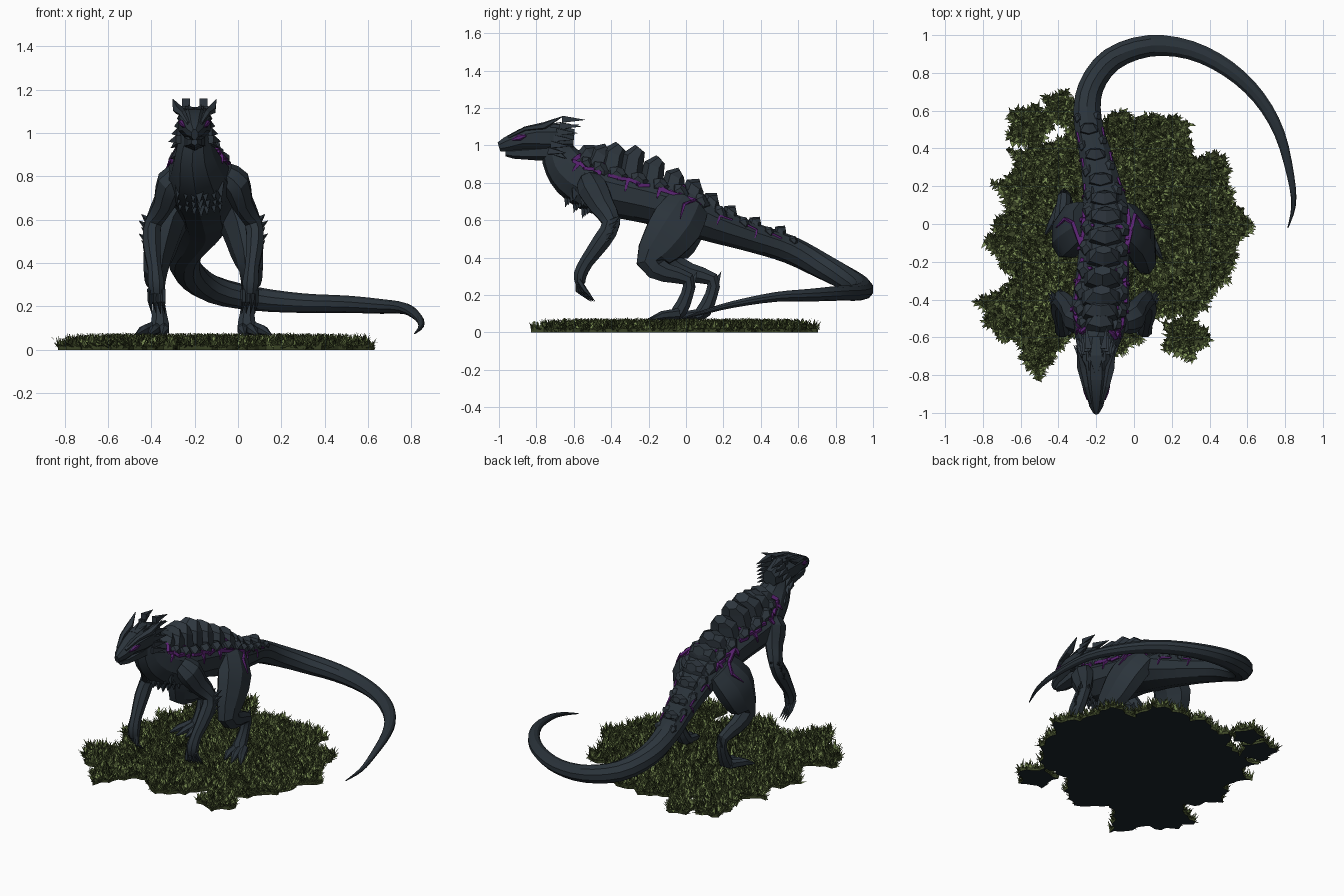
import bpy, bmesh, math, random
from mathutils import Vector

random.seed(7)
if "Cube" in bpy.data.objects:
    bpy.data.objects.remove(bpy.data.objects["Cube"], do_unlink=True)


def material(name, rgb):
    mat = bpy.data.materials.new(name)
    mat.use_nodes = True
    mat.diffuse_color = (*rgb, 1)
    mat.node_tree.nodes["Principled BSDF"].inputs["Base Color"].default_value = (*rgb, 1)
    return mat


skin = material("dark slate skin", (.024, .034, .044))
plate = material("slate plate", (.027, .037, .048))
purple = material("glowing purple", (.1, .016, .165))
soil = material("dark soil", (.011, .019, .025))
greens = [material("deep grass", (.045, .06, .02)),
          material("mid grass", (.12, .165, .052)),
          material("light grass", (.2, .28, .088))]


def smooth(rings, steps):
    """Resample rings (x, y, z, half width, half height) along a smooth path."""
    out = []
    for i in range(len(rings) - 1):
        a, b, c = rings[max(i - 1, 0)], rings[i], rings[i + 1]
        d = rings[min(i + 2, len(rings) - 1)]
        for k in range(steps):
            t = k / steps
            out.append(tuple(q + t * ((r - p) + t * ((2 * p - 5 * q + 4 * r - s)
                       + t * (3 * (q - r) + s - p))) / 2
                       for p, q, r, s in zip(a, b, c, d)))
    return out + [rings[-1]]


def frames(rings, limb):
    """Centre, side, up and half sizes of every ring."""
    points = [Vector(r[:3]) for r in rings]
    result = []
    for i, (p, r) in enumerate(zip(points, rings)):
        t = (points[min(i + 1, len(points) - 1)] - points[max(i - 1, 0)]).normalized()
        hint = Vector((1, 0, 0)) if limb else t.cross(Vector((0, 0, 1)))
        if abs(hint.normalized().dot(t)) > .9:
            hint = Vector((0, 1, 0))
        side = (hint - t * hint.dot(t)).normalized()
        result.append((p, side, side.cross(t), abs(r[3]), abs(r[4])))
    return result


def on_ring(frame, angle):
    p, side, up, w, h = frame
    return p + side * w * math.cos(angle) + up * h * math.sin(angle)


def tube(bm, rings, sides=8, limb=True):
    loops = [[bm.verts.new(on_ring(f, math.tau * (k + .5) / sides)) for k in range(sides)]
             for f in frames(rings, limb)]
    for a, b in zip(loops, loops[1:]):
        for k in range(sides):
            n = (k + 1) % sides
            bm.faces.new((a[k], a[n], b[n], b[k]))
    bm.faces.new(loops[0][::-1])
    bm.faces.new(loops[-1])


def spike(bm, base, tip, r, sides=4):
    tube(bm, [(*base, r, r), (*tip, .001, .001)], sides)


def finish(bm, name, mats, angle=0, fix=True):
    if fix:
        bmesh.ops.recalc_face_normals(bm, faces=bm.faces[:])
    mesh = bpy.data.meshes.new(name)
    bm.to_mesh(mesh)
    bm.free()
    for m in mats:
        mesh.materials.append(m)
    if angle:
        mesh.shade_smooth()
        mesh.set_sharp_from_angle(angle=math.radians(angle))
    bpy.context.scene.collection.objects.link(bpy.data.objects.new(name, mesh))


# Neck, torso and curling tail
spine = smooth([
    (-.2, -.7, 1.04, .06, .07), (-.2, -.675, .94, .085, .1), (-.19, -.605, .85, .12, .13),
    (-.18, -.48, .78, .16, .145), (-.17, -.32, .74, .15, .135), (-.16, -.15, .7, .14, .13),
    (-.15, 0, .65, .14, .13), (-.16, .15, .58, .115, .1), (-.2, .35, .51, .09, .08),
    (-.245, .55, .445, .078, .075), (-.23, .72, .36, .07, .07), (-.12, .87, .28, .066, .065),
    (.08, .943, .235, .06, .055), (.3, .92, .215, .052, .045), (.5, .82, .21, .046, .04),
    (.66, .67, .2, .038, .034), (.77, .48, .19, .03, .026), (.83, .25, .15, .02, .018),
    (.845, .1, .11, .013, .012), (.815, -.02, .075, .003, .003)], 3)
spine_frames = frames(spine, False)
bm = bmesh.new()
tube(bm, spine, 10, False)
finish(bm, "body_and_tail", [skin], 30)

# Broad rocky plates along the back, with a low row on each side
bm = bmesh.new()
for i in range(6, 28, 2):
    p, side, up, w, h = spine_frames[i]
    rise = .014 + .1 * math.exp(-((p.y + .33) / .22) ** 2)
    back = Vector((0, .02, 0))
    base = p + up * (h - .04)
    mid = p + up * (h + rise * .6) - back * .3
    top = p + up * (h + rise) + back
    tube(bm, [(*base, w * .75, w * .44), (*mid, w * .62, w * .4), (*top, w * .32, w * .22)], 6)
    for a in (.8, math.pi - .8):
        edge = on_ring(spine_frames[i + 1], a)
        out = (edge - spine_frames[i + 1][0]).normalized()
        low, high = edge - out * .03, edge + out * (.006 + rise * .15) + back * .5
        tube(bm, [(*low, w * .3, w * .4), (*edge, w * .28, w * .36),
                  (*high, w * .17, w * .2)], 5)
finish(bm, "back_plates", [plate])

# Glowing cracks beside the plates: broken lines with branches down the flanks
bm = bmesh.new()
for sign in (-1, 1):
    def flank(i, a):
        return on_ring(spine_frames[i], a if sign > 0 else math.pi - a)

    for i in range(5, 27):
        r = .013 if i < 20 else .007
        a, b = (.58 + random.uniform(-.1, .1) for _ in range(2))
        if i % 5 != 4 and (i < 20 or i % 2):
            tube(bm, [(*flank(i, a), r, r), (*flank(i + 1, b), r, r)], 4)
        if i % 4 == 1 and i < 20:
            tube(bm, [(*flank(i, a), .015, .015), (*flank(i, a + .35), .017, .017),
                      (*flank(i, a + .6), .01, .01)], 4)
        if i % 3 == 0:
            tube(bm, [(*flank(i, a), r, r), (*flank(i, a - .25), r, r),
                      (*flank(i, a - random.uniform(.4, .65)), .003, .003)], 4)
finish(bm, "purple_cracks", [purple])

# Head and lower jaw
MID = -.2
bm = bmesh.new()
tube(bm, [(MID, -.6, 1.03, .05, .06), (MID, -.7, 1.04, .08, .085),
          (MID, -.8, 1.04, .08, .08), (MID, -.88, 1.033, .06, .06),
          (MID, -.96, 1.005, .04, .043), (MID, -1, .992, .016, .027)], 8)
finish(bm, "head", [skin], 20)
bm = bmesh.new()
tube(bm, [(MID, -.68, .965, .06, .05), (MID, -.8, .96, .055, .04),
          (MID, -.92, .957, .036, .028), (MID, -.965, .96, .016, .018)], 6)
finish(bm, "lower_jaw", [skin])

# Brow horns, crest and cheek spikes
bm = bmesh.new()
for s in (-1, 1):
    tube(bm, [(MID + s * .03, -.95, 1.045, .008, .008), (MID + s * .055, -.86, 1.09, .018, .012),
              (MID + s * .075, -.76, 1.105, .026, .02), (MID + s * .1, -.66, 1.155, .002, .002)], 5)
    for k in range(6):
        lift = k * .034
        spike(bm, (MID + s * (.07 - k * .006), -.73 + k * .014, .97 + lift),
              (MID + s * (.12 - k * .013), -.64 + k * .02, .96 + lift * 1.04), .026)
    for k in range(4):
        spike(bm, (MID + s * (.015 + .01 * k), -.82 + k * .05, 1.095),
              (MID + s * (.03 + .012 * k), -.72 + k * .05, 1.13 - k * .006), .022)
    for k in range(3):
        spike(bm, (MID + s * .07, -.69 + k * .03, .96 - k * .05),
              (MID + s * .11, -.64 + k * .035, .93 - k * .05), .025)
finish(bm, "head_crest", [plate])

# Eyes
bm = bmesh.new()
for s in (-1, 1):
    tube(bm, [(MID + s * .046, -.93, 1.03, .005, .005), (MID + s * .058, -.89, 1.043, .009, .018),
              (MID + s * .07, -.855, 1.052, .005, .005)], 6)
finish(bm, "eyes", [purple])

# Shaggy ruff on the chest
bm = bmesh.new()
for row in range(3):
    for k in range(-3, 4):
        x = -.175 + k * .03 + random.uniform(-.008, .008)
        y = -.63 + row * .045 + abs(k) * .014
        z = .735 - row * .03 + abs(k) * .01
        spike(bm, (x, y, z), (x + k * .004, y - .015, z - .065), .032)
finish(bm, "chest_ruff", [skin])

AXIS = -.16
drips = bmesh.new()
for s, label in ((1, "left"), (-1, "right")):
    def flip(x, y, z, *size):
        return (AXIS + s * (x - AXIS), y, z, *size)

    def stride(x, y, z, *size):
        """Mirror a leg point; the trailing leg reaches further back lower down."""
        lag = 0 if s > 0 else .13 * min(max((.62 - z) / .3, 0), 1)
        return flip(x, y + lag, z, *size)

    # Arm with elbow spikes and clawed hand
    bm = bmesh.new()
    arm = [(-.06, -.52, .81, .055, .06), (-.01, -.5, .77, .068, .085), (.02, -.45, .68, .052, .07),
           (.07, -.4, .585, .042, .052), (.078, -.45, .49, .044, .052), (.065, -.53, .38, .034, .04),
           (.058, -.565, .31, .04, .038), (.055, -.565, .26, .032, .028)]
    tube(bm, smooth([flip(*r) for r in arm], 2), 8)
    for k in range(5):
        z = .59 - k * .03
        spike(bm, flip(.09, -.4 - k * .018, z), flip(.125 + .012 * (k % 2), -.35 - k * .012, z + .035), .022)
        spike(bm, flip(.06, -.39 - k * .02, z), flip(.07, -.335 - k * .018, z + .03), .02)
    finish(bm, label + "_arm", [skin], 30)
    bm = bmesh.new()
    for k in range(4):
        x = .025 + k * .02
        tube(bm, [flip(x, -.575, .28, .014, .015), flip(x, -.58 + k * .014, .225, .012, .013),
                  flip(x - .008, -.51 + k * .008, .165, .001, .001)], 5)
    finish(bm, label + "_fingers", [skin])

    # Leg with heel spur
    bm = bmesh.new()
    leg = [(-.06, .01, .68, .08, .12), (.01, -.05, .58, .092, .15), (.04, -.13, .47, .08, .125),
           (.06, -.19, .375, .06, .08), (.06, -.11, .32, .048, .055), (.05, .01, .285, .036, .04),
           (.045, .005, .2, .032, .036), (.04, -.035, .115, .044, .044), (.045, -.07, .09, .05, .027)]
    rings = smooth([stride(*r) for r in leg], 2)
    tube(bm, rings, 8)
    spike(bm, stride(.05, .025, .25), stride(.05, .06, .325), .03)
    finish(bm, label + "_leg", [skin], 30)

    # Glowing crack running from the back down the hip
    outer = 0 if s > 0 else math.pi
    thigh = frames(rings, True)
    start = on_ring(spine_frames[15], .55 if s > 0 else math.pi - .55)
    tube(drips, [(*start, .013, .013), (*on_ring(thigh[0], outer + .2), .013, .013),
                 (*on_ring(thigh[1], outer - .15), .011, .011), (*on_ring(thigh[2], outer), .003, .003)], 4)

    # Splayed clawed toes
    bm = bmesh.new()
    for k in (-1, 0, 1):
        x = .05 + k * .026
        tube(bm, [stride(x, -.04, .1, .026, .03), stride(x + k * .022 + .018, -.13, .09, .024, .024),
                  stride(x + k * .034 + .04, -.2 + abs(k) * .015, .07, .006, .006)], 6)
    finish(bm, label + "_toes", [skin])
finish(drips, "hip_cracks", [purple])

# Grass patch outlines: the main patch and its small islands
main = [(-.5, .4), (-.66, .4), (-.62, .28), (-.75, .22), (-.67, .08), (-.79, -.1), (-.62, -.28),
        (-.83, -.42), (-.72, -.6), (-.6, -.64), (-.5, -.83), (-.42, -.67), (-.28, -.56), (-.12, -.71),
        (.04, -.62), (.13, -.48), (.34, -.45), (.5, -.3), (.52, -.12), (.63, 0), (.51, .1), (.48, .35),
        (.28, .35), (.3, .53), (.12, .57), (0, .53), (-.06, .6), (-.2, .54), (-.32, .54), (-.36, .44)]


def island(x, y, r):
    return [(x + r * f * math.cos(k * math.pi / 5), y + r * f * math.sin(k * math.pi / 5))
            for k, f in enumerate((1, .7) * 5)]


def ragged(poly):
    """Break every long edge into small irregular teeth."""
    out = []
    for a, b in zip(poly, poly[1:] + poly[:1]):
        a, b = Vector(a), Vector(b)
        normal = Vector((b.y - a.y, a.x - b.x)).normalized()
        count = max(1, int((b - a).length / .035))
        out += [tuple(a.lerp(b, k / count) + normal * (random.uniform(-.024, .024) if k else 0))
                for k in range(count)]
    return out


patches = [ragged(p) for p in (main, island(.27, -.6, .13), island(-.55, .51, .125), island(-.39, .61, .1))]


def inside(x, y, poly):
    hit = False
    for (ax, ay), (bx, by) in zip(poly, poly[1:] + poly[:1]):
        if (ay > y) != (by > y) and x < (bx - ax) * (y - ay) / (by - ay) + ax:
            hit = not hit
    return hit


bm = bmesh.new()
for poly in patches:
    floor = bm.faces.new([bm.verts.new((x, y, 0)) for x, y in poly])
    grown = bmesh.ops.extrude_face_region(bm, geom=[floor], use_keep_orig=True)
    for v in (g for g in grown["geom"] if isinstance(g, bmesh.types.BMVert)):
        v.co.z = .022
bmesh.ops.recalc_face_normals(bm, faces=bm.faces[:])
for f in bm.faces:
    f.material_index = 1 if f.normal.z < -.5 else 0
finish(bm, "ground_patch", [greens[0], soil])

# Grass blades, leaning at random inside and outward along the rim
bm = bmesh.new()


def blade(x, y, root, heading, lean, height):
    dx, dy = math.cos(heading), math.sin(heading)
    w = random.uniform(.008, .014)
    face = bm.faces.new([bm.verts.new(c) for c in (
        (x - dy * w, y + dx * w, root), (x + dy * w, y - dx * w, root),
        (x + dx * lean, y + dy * lean, height))])
    face.material_index = random.choices(range(3), (3, 4, 3))[0]


for _ in range(15000):
    x, y = random.uniform(-.85, .65), random.uniform(-.85, .72)
    if any(inside(x, y, poly) for poly in patches):
        blade(x, y, .02, random.uniform(0, math.tau), random.uniform(.015, .045), random.uniform(.035, .08))
for poly in patches:
    for a, b in zip(poly, poly[1:] + poly[:1]):
        a, b = Vector(a), Vector(b)
        out = Vector((b.y - a.y, a.x - b.x)).normalized()
        probe = (a + b) / 2 + out * .002
        if inside(probe.x, probe.y, poly):
            out = -out
        heading = math.atan2(out.y, out.x)
        for _ in range(int((b - a).length * 160)):
            p = a.lerp(b, random.random()) - out * .008
            blade(p.x, p.y, random.uniform(.002, .022), heading + random.uniform(-.7, .7),
                  random.uniform(.015, .045), random.uniform(.01, .065))
finish(bm, "grass_blades", greens, fix=False)
